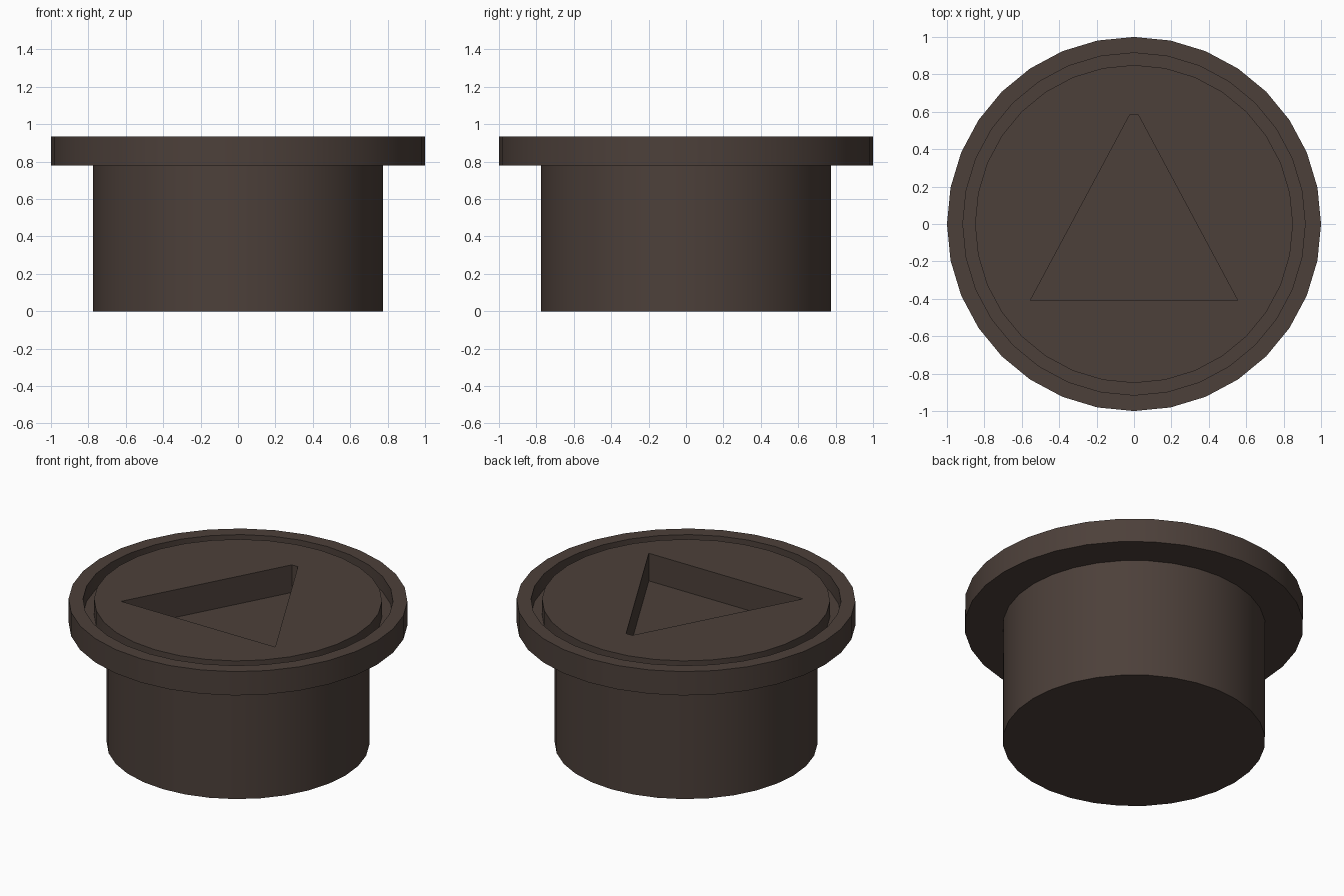
import bpy, bmesh, math

if "Cube" in bpy.data.objects:
    bpy.data.objects.remove(bpy.data.objects["Cube"])

SIDES = 32
TOP = 0.935          # rim and lid height
FLANGE = 0.78        # underside of the flange
GROOVE = 0.835       # floor of the ring groove
RECESS = 0.755       # floor of the triangular recess

brown = bpy.data.materials.new("dark_brown")
brown.diffuse_color = (0.073, 0.051, 0.042, 1)
brown.use_nodes = True
brown.node_tree.nodes["Principled BSDF"].inputs["Base Color"].default_value = brown.diffuse_color

bm = bmesh.new()


def ring(r, z):
    return [bm.verts.new((r * math.cos(2 * math.pi * i / SIDES),
                          r * math.sin(2 * math.pi * i / SIDES), z))
            for i in range(SIDES)]


def bridge(a, b):
    n = len(a)
    for i in range(n):
        j = (i + 1) % n
        bm.faces.new((a[i], a[j], b[j], b[i]))


# Turned profile: neck, flange, rim, groove and lid edge
profile = [(0.775, 0), (0.775, FLANGE), (1, FLANGE), (1, TOP),
           (0.915, TOP), (0.915, GROOVE), (0.85, GROOVE), (0.85, TOP)]
rings = [ring(r, z) for r, z in profile]
for lower, upper in zip(rings, rings[1:]):
    bridge(lower, upper)
bm.faces.new(rings[0][::-1])

# Triangular recess with a slightly blunt tip
outline = [(-0.555, -0.41), (0.555, -0.41), (0.022, 0.585), (-0.022, 0.585)]
mouth = [bm.verts.new((x, y, TOP)) for x, y in outline]
floor = [bm.verts.new((x, y, RECESS)) for x, y in outline]
bridge(mouth, floor)
bm.faces.new(floor)

# Lid surface between the groove and the recess
edges = [bm.edges.get((loop[i - 1], loop[i]))
         for loop in (rings[-1], mouth) for i in range(len(loop))]
bmesh.ops.triangle_fill(bm, edges=edges, use_beauty=True, normal=(0, 0, 1))
bmesh.ops.recalc_face_normals(bm, faces=bm.faces[:])

mesh = bpy.data.meshes.new("plug")
bm.to_mesh(mesh)
bm.free()
mesh.materials.append(brown)
plug = bpy.data.objects.new("plug", mesh)
bpy.context.collection.objects.link(plug)
bpy.context.view_layer.objects.active = plug
plug.select_set(True)
bpy.ops.object.shade_smooth_by_angle(angle=math.radians(30))
